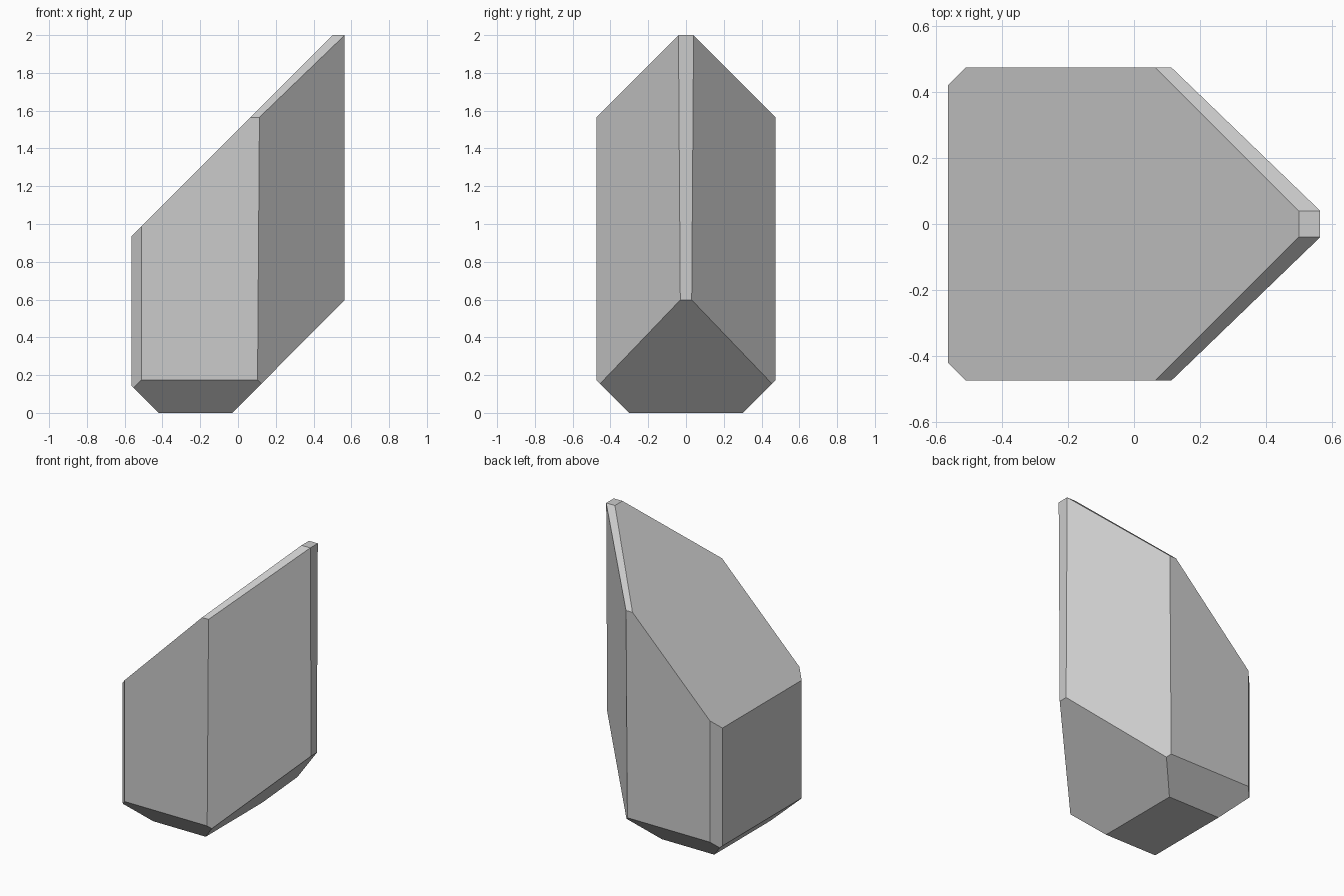
import bpy, bmesh
from mathutils import Vector

if "Cube" in bpy.data.objects:
    bpy.data.objects.remove(bpy.data.objects["Cube"])

HX, HY, H = 0.565, 0.475, 2.0

bm = bmesh.new()
bmesh.ops.create_cube(bm, size=1)
for v in bm.verts:
    v.co = Vector((v.co.x * 2 * HX, v.co.y * 2 * HY, (v.co.z + 0.5) * H))


def cut(point, normal):
    """Slice away everything beyond the plane and cap the opening."""
    geom = bm.verts[:] + bm.edges[:] + bm.faces[:]
    res = bmesh.ops.bisect_plane(bm, geom=geom, dist=1e-5, plane_co=point,
                                 plane_no=Vector(normal).normalized(), clear_outer=True)
    edges = [e for e in res["geom_cut"] if isinstance(e, bmesh.types.BMEdge)]
    bmesh.ops.contextual_create(bm, geom=edges)


# Sloping top and the two undercut ends
cut((0.5, 0, 2), (-1, 0, 1))
cut((-0.42, 0, 0), (-1, 0, -1.01))
cut((-0.03, 0, 0), (1, 0, -0.995))

# Mirrored cuts: wedge sides, back corners, top bevels, bottom bevels
for s in (1, -1):
    cut((HX, s * 0.04, 2), (0.97, s, -0.007))
    cut((-HX, s * 0.42, 0), (-1, s, 0))
    cut((0, s * 0.04, 2), (0, s, 1))
    cut((0, s * 0.3, 0), (0, s, -1))

bmesh.ops.recalc_face_normals(bm, faces=bm.faces[:])
mesh = bpy.data.meshes.new("crystal_rock")
bm.to_mesh(mesh)
bm.free()
rock = bpy.data.objects.new("crystal_rock", mesh)
bpy.context.collection.objects.link(rock)
